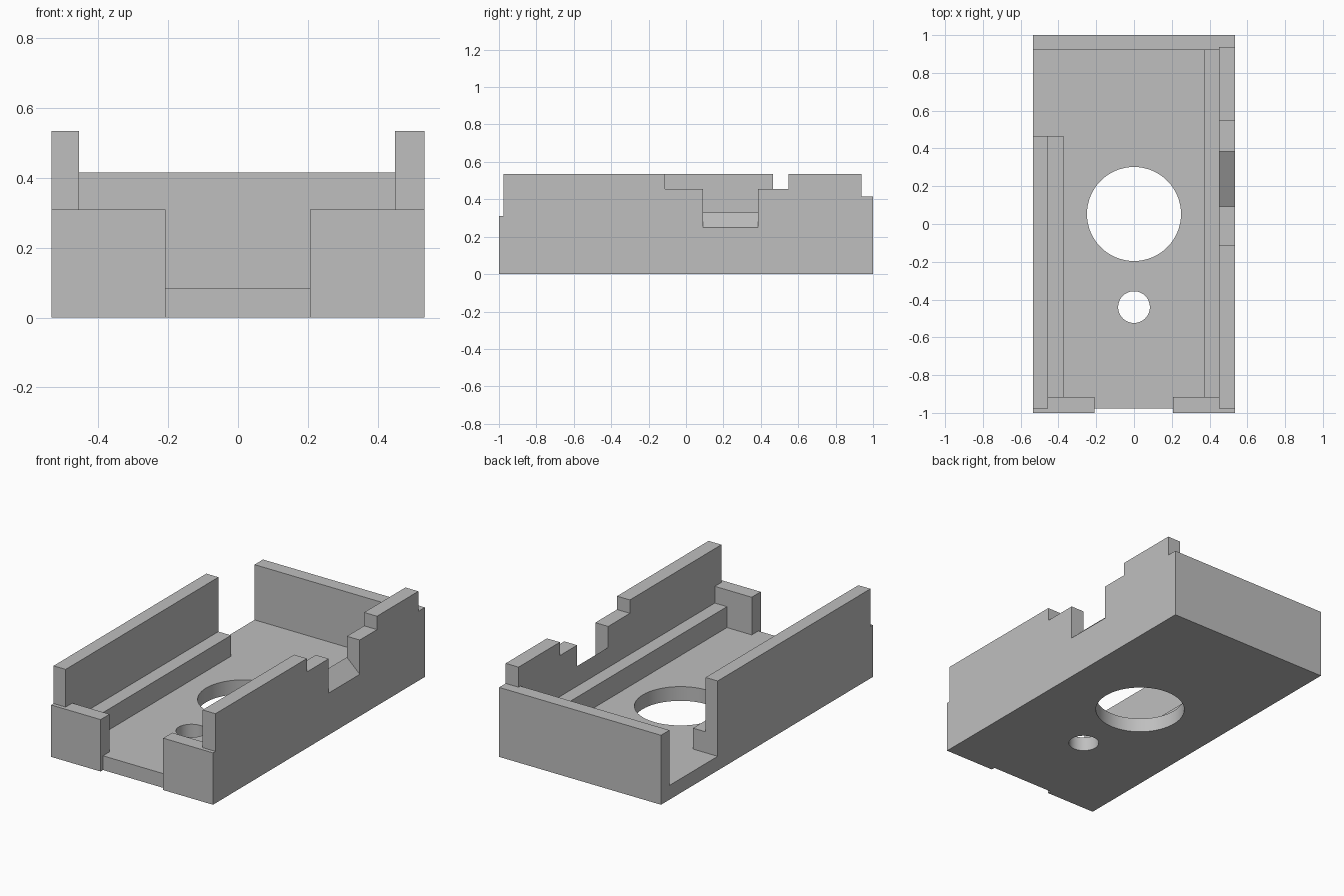
import bpy
import bmesh
from mathutils import Matrix, Vector

if "Cube" in bpy.data.objects:
    bpy.data.objects.remove(bpy.data.objects["Cube"], do_unlink=True)

W, H = 0.535, 0.535        # half width, wall height
FLOOR, LEDGE = 0.085, 0.21  # inner levels
IN_L, IN_R = -0.455, 0.45  # inner wall faces
IN_F, IN_B = -0.915, 0.92  # inner end faces
FAR = 1.3                  # beyond the body

grey = bpy.data.materials.new("matte grey")
grey.use_nodes = True
colour = (0.52, 0.52, 0.52, 1)
grey.diffuse_color = colour
grey.node_tree.nodes["Principled BSDF"].inputs["Base Color"].default_value = colour


def finish(name, bm):
    bmesh.ops.recalc_face_normals(bm, faces=bm.faces)
    mesh = bpy.data.meshes.new(name)
    bm.to_mesh(mesh)
    bm.free()
    mesh.materials.append(grey)
    obj = bpy.data.objects.new(name, mesh)
    bpy.context.collection.objects.link(obj)
    return obj


def prism(name, profile, y0, y1):
    """Extrude an x-z outline along y."""
    bm = bmesh.new()
    face = bm.faces.new([bm.verts.new((x, y0, z)) for x, z in profile])
    ext = bmesh.ops.extrude_face_region(bm, geom=[face])["geom"]
    verts = [v for v in ext if isinstance(v, bmesh.types.BMVert)]
    bmesh.ops.translate(bm, verts=verts, vec=Vector((0, y1 - y0, 0)))
    return finish(name, bm)


def box(name, x0, x1, y0, y1, z0, z1=FAR):
    return prism(name, [(x0, z0), (x1, z0), (x1, z1), (x0, z1)], y0, y1)


def drill(name, y, radius):
    bm = bmesh.new()
    bmesh.ops.create_cone(bm, cap_ends=True, segments=64, radius1=radius,
                          radius2=radius, depth=1,
                          matrix=Matrix.Translation((0, y, 0)))
    return finish(name, bm)


# Solid block for the tray
tray = box("tray", -W, W, -1, 1, 0, H)

cutters = [
    # Hollow above the ledges, then the deeper channel between them
    box("upper_hollow", IN_L, IN_R, IN_F, IN_B, LEDGE),
    box("channel", -0.372, 0.37, IN_F, IN_B, FLOOR),
    # Open rear part of the right-hand wall
    box("side_opening", -FAR, -0.3, 0.465, IN_B, FLOOR),
    # Low front wall with a central gap and recessed sill
    box("front_step", -FAR, FAR, -FAR, -0.977, 0.31),
    box("front_lowering", IN_L, IN_R, -FAR, -0.9, 0.31),
    box("front_gap", -0.208, 0.206, -FAR, -0.9, FLOOR),
    box("sill_recess", -0.208, 0.206, -FAR, -0.977, -0.5),
    # Lower rear wall
    box("rear_step", -FAR, FAR, 0.938, FAR, 0.415),
    box("rear_lowering", -FAR, IN_R, 0.9, FAR, 0.415),
    # Notched left-hand wall with a sloping window sill
    box("wall_notch", 0.41, FAR, -0.113, 0.548, 0.455),
    prism("window_notch", [(0.42, 0.358), (0.6, 0.189), (0.6, 0.8), (0.42, 0.8)],
          0.092, 0.385),
    # Round floor holes
    drill("large_hole", 0.053, 0.249),
    drill("small_hole", -0.44, 0.084),
]

bpy.context.view_layer.objects.active = tray
for cutter in cutters:
    cutter.hide_render = True
    mod = tray.modifiers.new(cutter.name, "BOOLEAN")
    mod.operation = "DIFFERENCE"
    mod.solver = "EXACT"
    mod.object = cutter
    bpy.ops.object.modifier_apply(modifier=mod.name)
    bpy.data.objects.remove(cutter, do_unlink=True)

# Round hole walls, crisp edges elsewhere
bpy.ops.object.select_all(action="DESELECT")
tray.select_set(True)
bpy.ops.object.shade_smooth_by_angle(angle=0.5)
